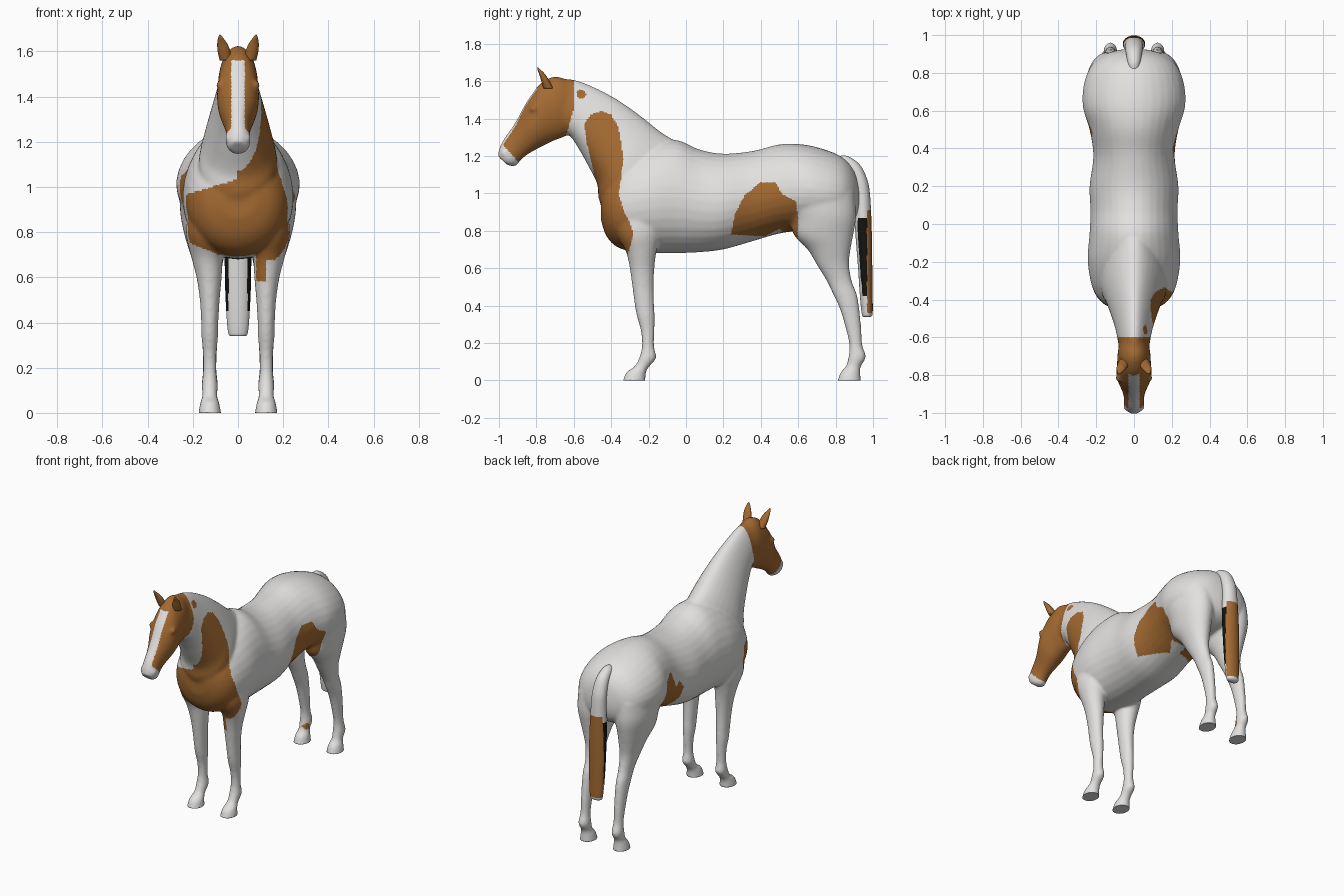
import bpy, bmesh, math
from mathutils import Vector

def material(name, rgb):
    m = bpy.data.materials.new(name)
    m.diffuse_color = (*rgb, 1)
    return m

WHITE = material("white_coat", (0.76, 0.75, 0.74))
BROWN = material("chestnut_brown", (0.37, 0.145, 0.032))
BLACK = material("black_hair", (0.006, 0.007, 0.006))

def catmull(a, b, c, d, t):
    return [0.5 * (2*q + (r-p)*t + (2*p-5*q+4*r-s)*t*t + (3*q-p-3*r+s)*t**3)
            for p, q, r, s in zip(a, b, c, d)]

# Loft through rings (x, top y, top z, bottom y, bottom z, half width)
def loft(bm, secs, egg=0.0, sub=4, n=32):
    dense = []
    for i in range(len(secs) - 1):
        a, d = secs[max(i-1, 0)], secs[min(i+2, len(secs)-1)]
        dense += [catmull(a, secs[i], secs[i+1], d, k/sub) for k in range(sub)]
    dense.append(secs[-1])
    rings = []
    for x, ty, tz, by, bz, hw in dense:
        ring = []
        for j in range(n):
            t = 2 * math.pi * j / n
            s, c = math.sin(t), math.cos(t)
            ring.append(bm.verts.new((x + hw*c*(1 - egg*s),
                                      (ty+by)/2 + s*(ty-by)/2,
                                      (tz+bz)/2 + s*(tz-bz)/2)))
        rings.append(ring)
    faces = [bm.faces.new(rings[0]), bm.faces.new(rings[-1])]
    for r, q in zip(rings, rings[1:]):
        for j in range(n):
            k = (j + 1) % n
            faces.append(bm.faces.new((r[j], r[k], q[k], q[j])))
    bmesh.ops.recalc_face_normals(bm, faces=faces)

def limb(secs, side):
    return [(side*x, y+ry, z, y-ry, z, rx) for x, y, z, rx, ry in secs]

def to_object(name, bm, mats):
    me = bpy.data.meshes.new(name)
    bm.to_mesh(me)
    bm.free()
    ob = bpy.data.objects.new(name, me)
    bpy.context.collection.objects.link(ob)
    for m in mats:
        me.materials.append(m)
    me.shade_smooth()
    return ob

def inside(poly, u, v):
    hit = False
    for (a, b), (c, d) in zip(poly, poly[1:] + poly[:1]):
        if (b > v) != (d > v) and u < (c-a)*(v-b)/(d-b) + a:
            hit = not hit
    return hit

# Trunk: y, top z, bottom z, half width
trunk = [(-.455, 1.02, .86, .08), (-.43, 1.10, .78, .15), (-.38, 1.16, .72, .20),
         (-.30, 1.22, .69, .23), (-.18, 1.27, .68, .245), (-.05, 1.285, .68, .235),
         (.07, 1.235, .685, .23), (.2, 1.212, .70, .235), (.36, 1.227, .745, .215),
         (.5, 1.262, .785, .235), (.62, 1.262, .80, .27), (.74, 1.235, .80, .265),
         (.84, 1.19, .82, .225), (.9, 1.12, .86, .15), (.925, 1.03, .92, .06)]
# Neck and head: crest point, underside point, half width
neck = [(0, -.02, 1.26, -.36, .78, .16), (0, -.13, 1.325, -.46, .95, .17),
        (0, -.24, 1.412, -.475, 1.05, .15), (0, -.36, 1.497, -.53, 1.16, .122),
        (0, -.48, 1.562, -.575, 1.24, .10), (0, -.59, 1.605, -.62, 1.305, .085),
        (0, -.68, 1.615, -.68, 1.33, .075)]
head = [(0, -.62, 1.60, -.615, 1.33, .07), (0, -.70, 1.625, -.645, 1.305, .085),
        (0, -.775, 1.59, -.71, 1.28, .09), (0, -.82, 1.535, -.76, 1.255, .093),
        (0, -.86, 1.475, -.80, 1.235, .086), (0, -.90, 1.40, -.85, 1.205, .066),
        (0, -.935, 1.345, -.885, 1.175, .055), (0, -.977, 1.285, -.905, 1.15, .054),
        (0, -1.0, 1.235, -.925, 1.145, .052), (0, -1.006, 1.20, -.955, 1.15, .038)]
# Legs: x, y, z, half width, half depth
front_leg = [(.12, -.26, .95, .09, .12), (.14, -.255, .8, .09, .12), (.137, -.24, .69, .07, .082),
             (.128, -.235, .6, .056, .066), (.125, -.23, .5, .044, .057), (.125, -.222, .4, .038, .052),
             (.125, -.215, .34, .037, .047), (.125, -.205, .26, .03, .036), (.125, -.203, .18, .03, .033),
             (.125, -.205, .12, .036, .046), (.125, -.235, .075, .033, .04),
             (.125, -.265, .045, .042, .052), (.125, -.277, .0, .05, .06), (.125, -.278, -.025, .05, .06)]
hind_leg = [(.14, .68, 1.0, .12, .22), (.14, .73, .88, .115, .18), (.14, .735, .78, .095, .16),
            (.135, .765, .7, .075, .115), (.13, .785, .62, .056, .087), (.125, .82, .53, .042, .067),
            (.125, .85, .46, .039, .064), (.125, .875, .38, .036, .052), (.125, .895, .28, .032, .042),
            (.125, .908, .19, .03, .035), (.125, .915, .125, .036, .047), (.125, .895, .075, .033, .04),
            (.125, .88, .045, .042, .052), (.125, .873, .0, .05, .062), (.125, .872, -.025, .05, .062)]

bm = bmesh.new()
loft(bm, [(0, y, t, y, b, w) for y, t, b, w in trunk], egg=.08)
loft(bm, neck, egg=.25)
loft(bm, head, egg=.0)
for side in (1, -1):
    loft(bm, limb(front_leg, side))
    loft(bm, limb(hind_leg, side))
    # eye bulge and nostril bulge
    for pos, r in (((.076, -.815, 1.45), .022), ((.036, -.968, 1.215), .022)):
        res = bmesh.ops.create_uvsphere(bm, u_segments=16, v_segments=10, radius=r)
        bmesh.ops.translate(bm, verts=res["verts"], vec=(side*pos[0], pos[1], pos[2]))
raw = to_object("horse_body", bm, [])

# Fuse the lofts into one smooth skin
rm = raw.modifiers.new("fuse", 'REMESH')
rm.mode = 'VOXEL'
rm.voxel_size = 0.0085
sm = raw.modifiers.new("soften", 'SMOOTH')
sm.factor, sm.iterations = 0.5, 10
dg = bpy.context.evaluated_depsgraph_get()
skin = bpy.data.meshes.new_from_object(raw.evaluated_get(dg))
raw.modifiers.clear()
raw.data = skin
skin.materials.clear()
for m in (WHITE, BROWN):
    skin.materials.append(m)
for v in skin.vertices:      # flat soles
    v.co.z = max(v.co.z, 0)

# Coat patches as side-view outlines (y, z)
neck_patch = [(-.51, 1.42), (-.45, 1.44), (-.40, 1.42), (-.36, 1.35), (-.335, 1.2), (-.34, 1.13),
              (-.36, 1.0), (-.33, .9), (-.29, .82), (-.285, .76), (-.31, .68), (-.4, .6), (-.6, .68),
              (-.6, 1.03), (-.475, 1.04), (-.50, 1.14), (-.53, 1.27), (-.545, 1.37)]
flank_near = [(.24, .78), (.26, .885), (.315, .99), (.395, 1.06), (.475, 1.06), (.52, .99),
              (.59, .955), (.6, .85), (.595, .73), (.55, .76), (.5, .81), (.42, .77)]
flank_far = [(.34, .84), (.33, .92), (.38, .98), (.42, .95), (.48, 1.08), (.56, 1.05),
             (.6, .9), (.58, .74), (.45, .77), (.38, .79)]

def is_brown(c, n):
    x, y, z = c
    if z > 1.12 and y < -.6 - max(0, 1.45 - z)*.3:          # head with blaze and pale muzzle
        if y < -.97 + (1.25 - z)*.875:
            return False
        return not (abs(x) < .03 and z < 1.56 and n.z > 0 and y < -.76)
    if x > 0:
        if inside(neck_patch, y, z) or inside(flank_near, y, z):
            return True
        if .08 < x < .125 and .58 < z < .72 and y < -.26:   # streak on the foreleg
            return True
        return math.hypot(y + .56, z - 1.53) < .025
    if y < -.30 and .69 + .4*max(0, -x - .06) < z < 1.035 + .3*x:   # chest
        return True
    if math.hypot(y - .885, z - .1) < .02 and x > -.12:      # fetlock spot
        return True
    return inside(flank_far, y, z)

for p in skin.polygons:
    p.material_index = int(is_brown(p.center, p.normal))
skin.shade_smooth()

# Tail
tail = [(0, .80, 1.195, .80, 1.12, .03), (0, .86, 1.20, .85, 1.12, .035), (0, .93, 1.152, .875, 1.09, .042),
        (0, .97, 1.07, .895, 1.04, .048), (0, .985, .98, .90, .97, .05), (0, .993, .8, .905, .8, .058),
        (0, .996, .6, .92, .6, .058), (0, .998, .45, .93, .45, .052), (0, .998, .36, .94, .355, .044),
        (0, .99, .34, .95, .34, .034)]
bm = bmesh.new()
loft(bm, tail, sub=14, n=48)
tail_ob = to_object("tail", bm, (WHITE, BROWN, BLACK))
for p in tail_ob.data.polygons:
    x, y, z = p.center
    if y > .968 and .36 < z < .91:
        p.material_index = 1
    elif abs(x) > .042 and .45 < z < .87:
        p.material_index = 2

# Ears
ear = [(.055, -.735, 1.56, .026, .026), (.062, -.752, 1.60, .028, .022), (.07, -.768, 1.635, .022, .016),
       (.077, -.785, 1.66, .011, .009), (.08, -.793, 1.675, .002, .002)]
for side, name in ((1, "left_ear"), (-1, "right_ear")):
    bm = bmesh.new()
    loft(bm, limb(ear, side), n=20)
    to_object(name, bm, (BROWN,))
